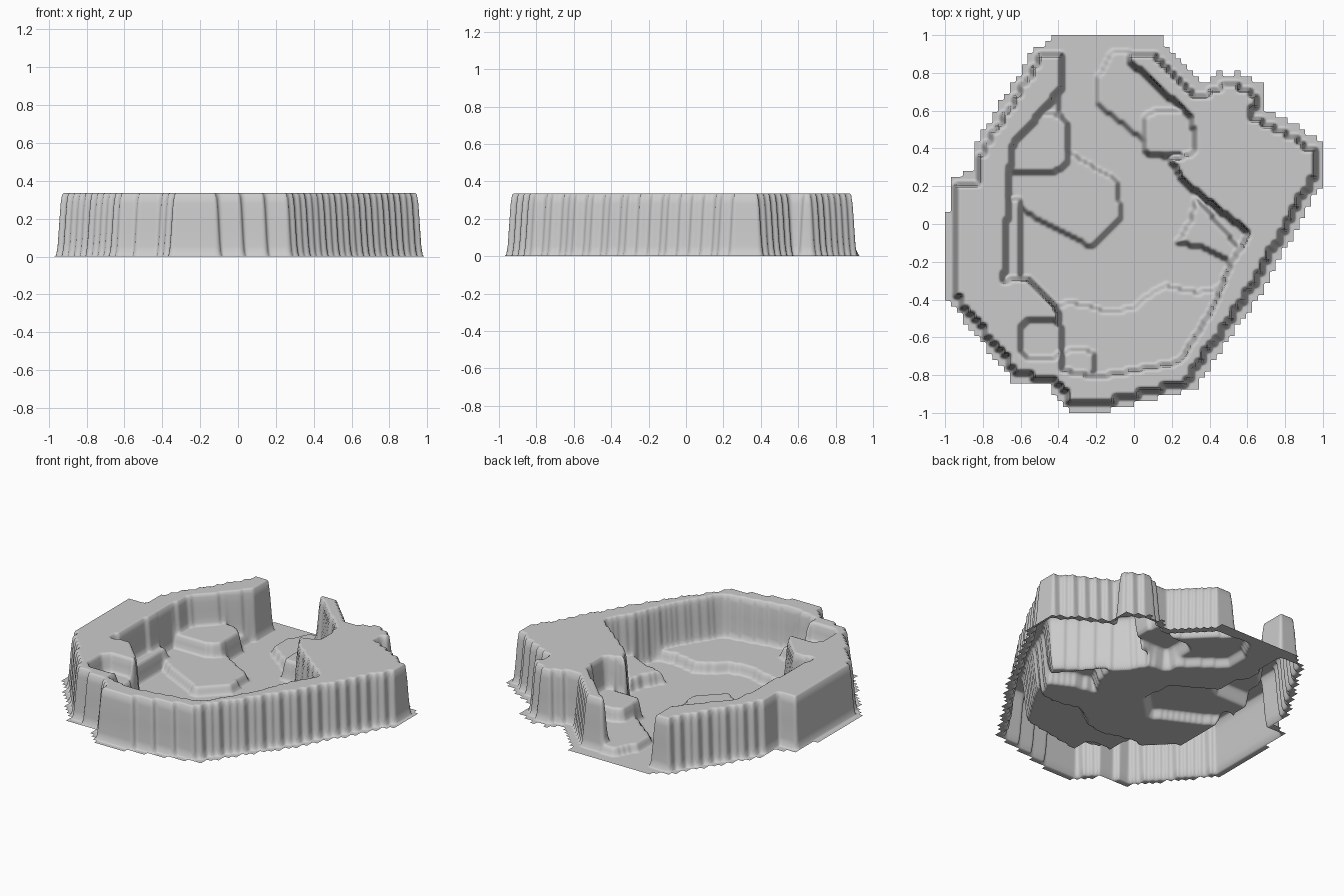
import bpy, bmesh
from math import floor, sin

if "Cube" in bpy.data.objects:
    bpy.data.objects.remove(bpy.data.objects["Cube"])

N = 128                 # fine grid cells per side
S = 2.0 / N             # fine cell size
C = 2 * S               # coarse block size that gives the stepped outline

# Full-height mass of wall and plateau
WALL = [(-.94, .22), (-.95, -.35), (-.6, -.79), (-.41, -.81), (-.31, -.95), (-.2, -.95),
        (.28, -.83), (.62, -.34), (.965, .28), (.96, .4), (.63, .58), (.66, .68), (.5, .76),
        (.35, .67), (.12, .9), (-.02, .91), (-.38, .92), (-.48, .9), (-.8, .38), (-.81, .23)]

# Sunken basin, open to the back
BASIN = [(-.03, 1), (-.02, .86), (.31, .56), (.32, .38), (.19, .34), (.27, .22), (.61, -.05),
         (.51, -.21), (.42, -.44), (.24, -.73), (-.2, -.81), (-.38, -.77), (-.4, -.46),
         (-.57, -.28), (-.69, -.3), (-.65, .41), (-.38, .72), (-.38, 1)]

# Low terraces with free outlines
ISLAND = [(-.7, .2), (-.57, .06), (-.23, -.12), (-.07, .03), (-.09, .23), (-.38, .4), (-.4, .75)]
NORTH = [(-.11, .92), (-.2, .76), (-.2, .64), (.18, .34), (.4, .9)]
EAST = [(.33, .14), (.3, .02), (.23, -.1), (.36, -.12), (.7, -.3)]


def inside(x, y, poly):
    hit = False
    for (ax, ay), (bx, by) in zip(poly, poly[1:] + poly[:1]):
        if (ay > y) != (by > y) and x < ax + (y - ay) * (bx - ax) / (by - ay):
            hit = not hit
    return hit


def rounded_box(x, y, cx, cy, rx, ry):
    return abs((x - cx) / rx) ** 4 + abs((y - cy) / ry) ** 4 < 1


def block(v):
    return (floor((v + 1) / C + 1e-6) + .5) * C - 1


def in_sheet(x, y):
    # Skirt one block wide around the wall, plus the flat ground at the opening
    x, y, d = block(x), block(y), 1.3 * C
    return (-.45 < x < .15 and y > .8) or any(
        inside(x + a, y + b, WALL) for a in (-d, 0, d) for b in (-d, 0, d))


def basin_height(x, y):
    # Blocks first, then terraces, then the floor
    if rounded_box(x, y, -.3, -.74, .09, .07):
        return .13
    if rounded_box(x, y, .19, .48, .14, .12):
        return .13
    if rounded_box(x, y, -.55, .43, .2, .16):
        return .14
    if x < -.6 and y < .13:
        return .12
    if inside(x, y, ISLAND):
        return .055
    if inside(x, y, NORTH):
        return .05
    if inside(x, y, EAST):
        return .08
    # Front terrace with a wavy edge
    if y < min(-.34, -.44 + .6 * max(0, x)) + .02 * sin(14 * x):
        return .065
    return 0.0


def height(x, y):
    if rounded_box(x, y, -.49, -.61, .11, .1):
        return .22
    if inside(x, y, BASIN):
        return basin_height(x, y)
    return .335 if inside(block(x), block(y), WALL) else 0.0


# Terrain sheet, open underneath
bm = bmesh.new()
verts = {}


def vert(i, j):
    if (i, j) not in verts:
        x, y = -1 + i * S, -1 + j * S
        verts[i, j] = bm.verts.new((x, y, height(x, y)))
    return verts[i, j]


for i in range(N):
    for j in range(N):
        if in_sheet(-1 + (i + .5) * S, -1 + (j + .5) * S):
            f = bm.faces.new((vert(i, j), vert(i + 1, j), vert(i + 1, j + 1), vert(i, j + 1)))
            f.smooth = True
# Keep the rim of the sheet on the ground
for v in bm.verts:
    if v.is_boundary:
        v.co.z = 0

mesh = bpy.data.meshes.new("walled_terrain")
bm.to_mesh(mesh)
bm.free()
terrain = bpy.data.objects.new("walled_terrain", mesh)
bpy.context.collection.objects.link(terrain)

# Round the steps into soft cliffs
sub = terrain.modifiers.new("soften", 'SUBSURF')
sub.levels = sub.render_levels = 1
sub.boundary_smooth = 'PRESERVE_CORNERS'
